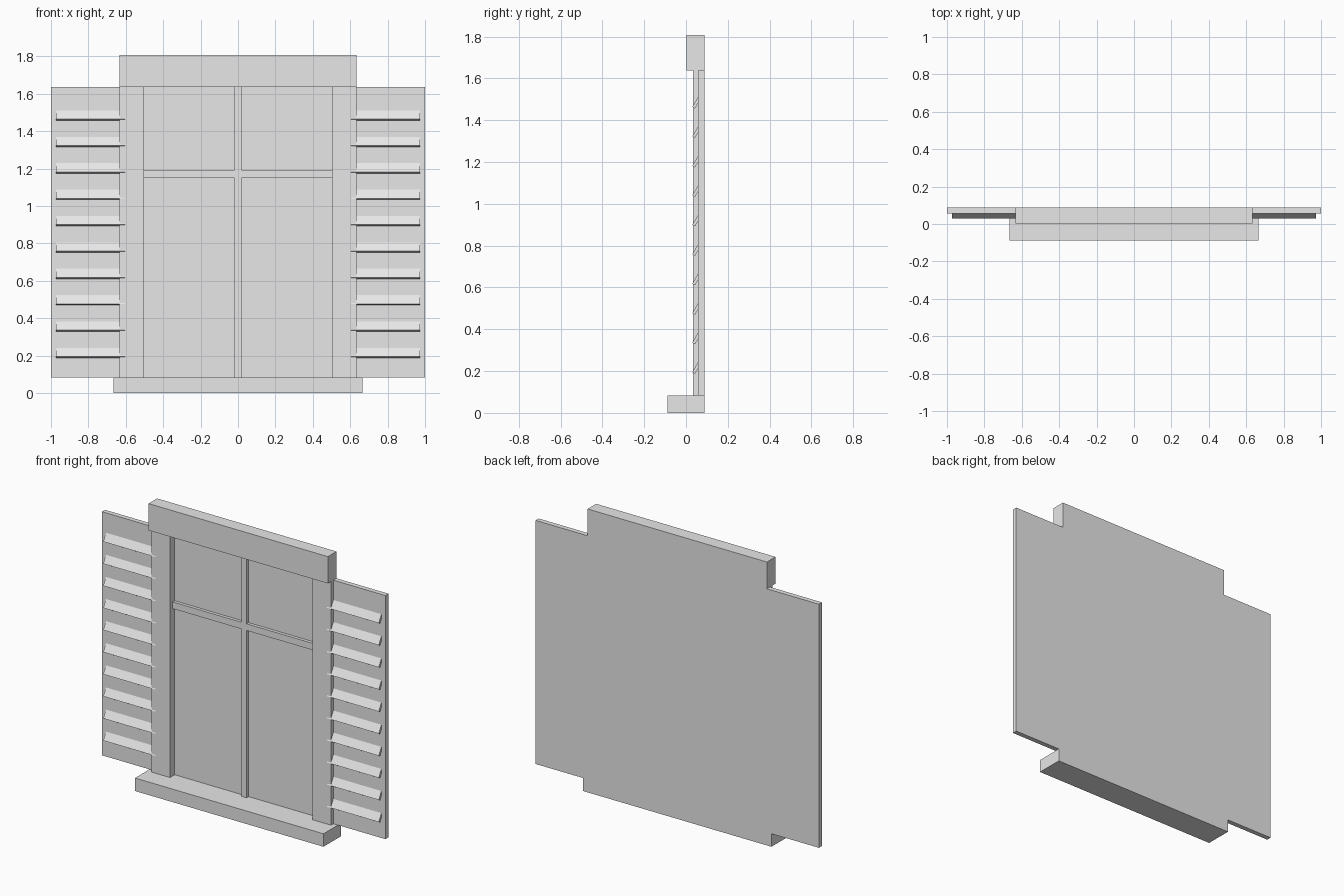
import bpy
import math
from mathutils import Matrix, Vector

default = bpy.data.objects.get("Cube")
if default:
    bpy.data.objects.remove(default, do_unlink=True)

grey = bpy.data.materials.new("light_grey")
grey.use_nodes = True
grey.diffuse_color = (0.8, 0.8, 0.8, 1)
grey.node_tree.nodes["Principled BSDF"].inputs["Base Color"].default_value = (0.8, 0.8, 0.8, 1)

BACK = 0.088
BOTTOM, TOP = 0.083, 1.637   # opening between sill and lintel
JAMB_IN, JAMB_OUT = 0.503, 0.633


def box(name, x, y, z, tilt=0.0):
    """Box spanning the given (min, max) ranges, tilted about its own x axis."""
    centre = Vector((sum(x) / 2, sum(y) / 2, sum(z) / 2))
    size = (x[1] - x[0], y[1] - y[0], z[1] - z[0])
    bpy.ops.mesh.primitive_cube_add(size=1)
    obj = bpy.context.object
    obj.name = name
    obj.data.transform(Matrix.Rotation(tilt, 4, 'X') @ Matrix.Diagonal((*size, 1)))
    obj.location = centre
    obj.data.materials.append(grey)
    return obj


# Sill and lintel
box("sill", (-0.665, 0.665), (-BACK, BACK), (0, BOTTOM))
box("lintel", (-JAMB_OUT, JAMB_OUT), (0.002, BACK), (TOP, 1.808))

# Window pane and glazing bars
BAR, BAR_FRONT, PANE = 0.019, 0.06, 0.08
box("window_pane", (-JAMB_IN, JAMB_IN), (PANE, BACK), (BOTTOM, TOP))
box("vertical_bar", (-BAR, BAR), (BAR_FRONT, PANE), (BOTTOM, TOP))

SLATS, FIRST, STEP = 10, 0.217, 0.141
TILT = math.radians(-30)

for side, sign in (("left", 1), ("right", -1)):
    def span(a, b):
        return tuple(sorted((sign * a, sign * b)))

    box(f"{side}_horizontal_bar", span(BAR, JAMB_IN), (BAR_FRONT, PANE), (1.15, 1.193))
    box(f"{side}_jamb", span(JAMB_IN, JAMB_OUT), (0.033, BACK), (BOTTOM, TOP))
    box(f"{side}_shutter", span(JAMB_OUT, 1.0), (0.057, BACK), (BOTTOM, TOP))

    # Tilted slats, set into the shutter and the jamb
    for i in range(SLATS):
        z = FIRST + i * STEP
        box(f"{side}_slat_{i + 1}", span(0.605, 0.972),
            (0.044, 0.059), (z - 0.03, z + 0.03), TILT)
